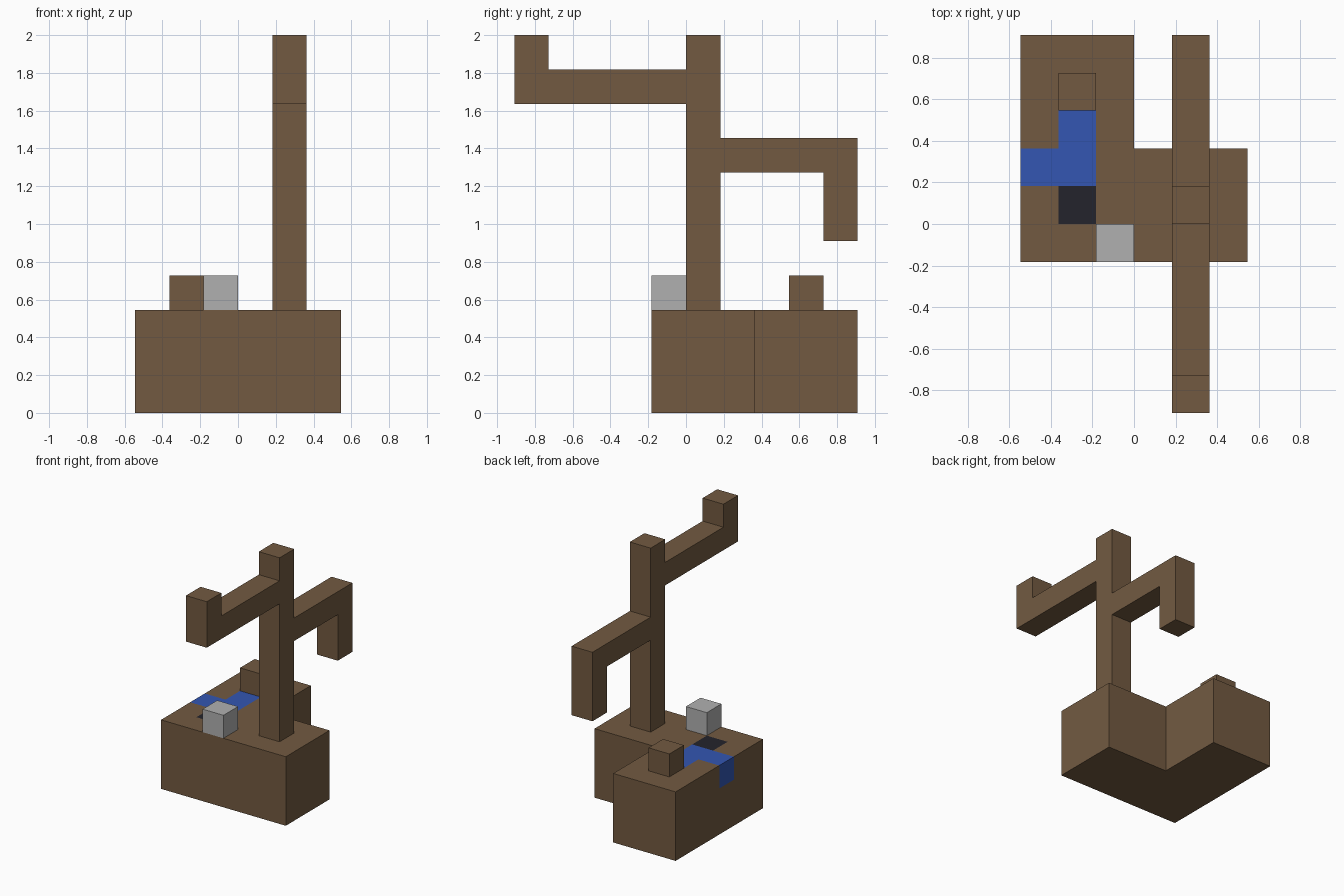
import bpy
import bmesh
from mathutils import Vector

U = 2 / 11  # one block of the model's grid

if "Cube" in bpy.data.objects:
    bpy.data.objects.remove(bpy.data.objects["Cube"])


def material(name, rgb):
    mat = bpy.data.materials.new(name)
    mat.use_nodes = True
    colour = (*rgb, 1)
    mat.diffuse_color = colour
    bsdf = next(n for n in mat.node_tree.nodes if n.type == 'BSDF_PRINCIPLED')
    bsdf.inputs["Base Color"].default_value = colour
    return mat


brown = material("brown wood", (0.17, 0.102, 0.053))
blue = material("water blue", (0.033, 0.093, 0.445))
black = material("dark pit", (0.017, 0.017, 0.025))
grey = material("grey stone", (0.434, 0.434, 0.434))


def prism(name, outline, direction, mats, cuts=(), rule=None):
    """Extrude a flat outline, in blocks, then cut and colour its faces."""
    bm = bmesh.new()
    face = bm.faces.new([bm.verts.new(p) for p in outline])
    grown = bmesh.ops.extrude_face_region(bm, geom=[face], use_keep_orig=True)
    verts = [g for g in grown["geom"] if isinstance(g, bmesh.types.BMVert)]
    bmesh.ops.translate(bm, verts=verts, vec=direction)
    for axis, value in cuts:
        normal = Vector((0, 0, 0))
        normal[axis] = 1
        bmesh.ops.bisect_plane(bm, geom=bm.verts[:] + bm.edges[:] + bm.faces[:],
                               plane_co=normal * value, plane_no=normal)
    bmesh.ops.recalc_face_normals(bm, faces=bm.faces[:])
    if rule:
        for f in bm.faces:
            f.material_index = rule(f.calc_center_median(), f.normal)
    bmesh.ops.scale(bm, vec=(U, U, U), verts=bm.verts[:])
    mesh = bpy.data.meshes.new(name)
    bm.to_mesh(mesh)
    bm.free()
    for mat in mats:
        mesh.materials.append(mat)
    obj = bpy.data.objects.new(name, mesh)
    bpy.context.collection.objects.link(obj)
    return obj


def block(name, x, y, z, mat):
    outline = [(x, y, z), (x + 1, y, z), (x + 1, y + 1, z), (x, y + 1, z)]
    return prism(name, outline, (0, 0, 1), [mat])


def side_profile(name, points):
    """Outline in y and z, one block wide."""
    return prism(name, [(1, y, z) for y, z in points], (1, 0, 0), [brown])


# L-shaped ground with a stream that spills over one side and a dark pit
def ground_colour(c, n):
    if n.z > 0.5:
        if -2 < c.x < -1 and 0 < c.y < 1:
            return 2
        if c.x < -1 and 1 < c.y < 2 or -2 < c.x < -1 and 2 < c.y < 3:
            return 1
    if n.x < -0.5 and c.x < -2.9 and 1 < c.y < 2 and c.z > 2:
        return 1
    return 0


ground_outline = [(-3, -1), (3, -1), (3, 2), (0, 2), (0, 5), (-3, 5)]
ground_cuts = [(0, -2), (0, -1), (0, 0), (1, 0), (1, 1), (1, 2), (1, 3), (2, 2)]
prism("ground", [(x, y, 0) for x, y in ground_outline], (0, 0, 3),
      [brown, blue, black], ground_cuts, ground_colour)

# Tree: trunk, raised front branch, drooping back branch
side_profile("trunk", [(0, 3), (1, 3), (1, 11), (0, 11)])
side_profile("front_branch", [(0, 9), (0, 10), (-4, 10), (-4, 11), (-5, 11), (-5, 9)])
side_profile("back_branch", [(1, 7), (4, 7), (4, 5), (5, 5), (5, 8), (1, 8)])

# Loose blocks on the ground
block("stump", -2, 3, 3, brown)
block("stone", -1, -1, 3, grey)
